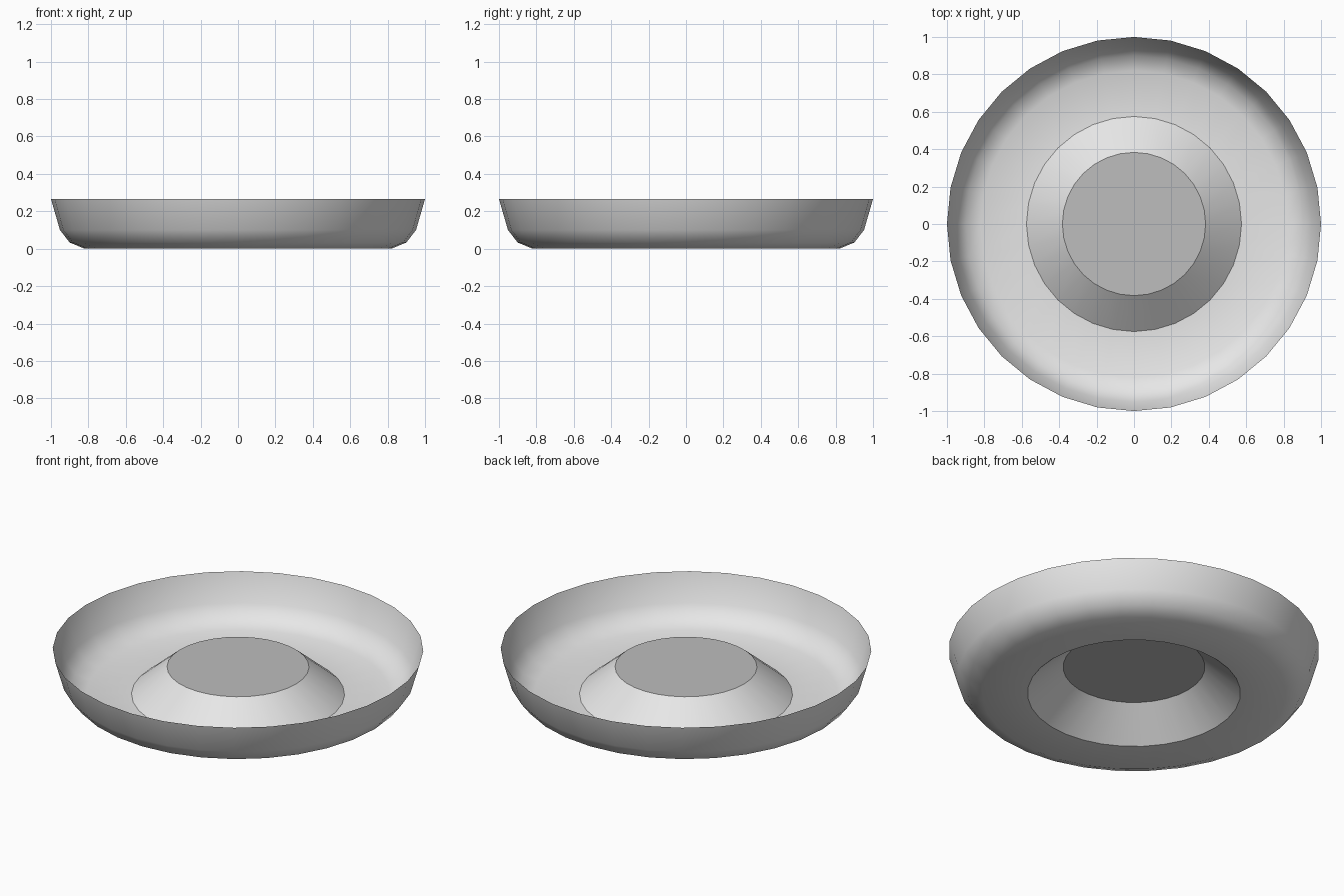
import bpy, bmesh, math

if "Cube" in bpy.data.objects:
    bpy.data.objects.remove(bpy.data.objects["Cube"])

SIDES = 32


def material(name, value):
    m = bpy.data.materials.new(name)
    m.diffuse_color = (value, value, value, 1.0)
    m.use_nodes = True
    m.node_tree.nodes["Principled BSDF"].inputs["Base Color"].default_value = m.diffuse_color
    return m


def ring(bm, r, z):
    return [bm.verts.new((r * math.cos(2 * math.pi * i / SIDES),
                          r * math.sin(2 * math.pi * i / SIDES), z))
            for i in range(SIDES)]


# Thin dish profile from the central plate outwards: radius, height
profile = [(0.383, 0.163), (0.575, 0.0), (0.82, 0.003),
           (0.90, 0.033), (0.952, 0.10), (1.0, 0.266)]

bm = bmesh.new()
rings = [ring(bm, r, z) for r, z in profile]

# Raised central plate
plate = bm.faces.new(rings[0])
plate.material_index = 1

# Cone, floor and curved outer wall
for inner, outer in zip(rings, rings[1:]):
    for i in range(SIDES):
        j = (i + 1) % SIDES
        bm.faces.new((inner[i], outer[i], outer[j], inner[j]))

for v in bm.verts:
    if abs(v.co.z - 0.003) < 1e-5:
        v.co.z = 0.0

mesh = bpy.data.meshes.new("dish")
bm.to_mesh(mesh)
bm.free()
mesh.materials.append(material("light grey", 0.8))
mesh.materials.append(material("mid grey", 0.51))

dish = bpy.data.objects.new("dish", mesh)
bpy.context.collection.objects.link(dish)
bpy.context.view_layer.objects.active = dish
dish.select_set(True)
bpy.ops.object.shade_smooth_by_angle(angle=math.radians(37))
